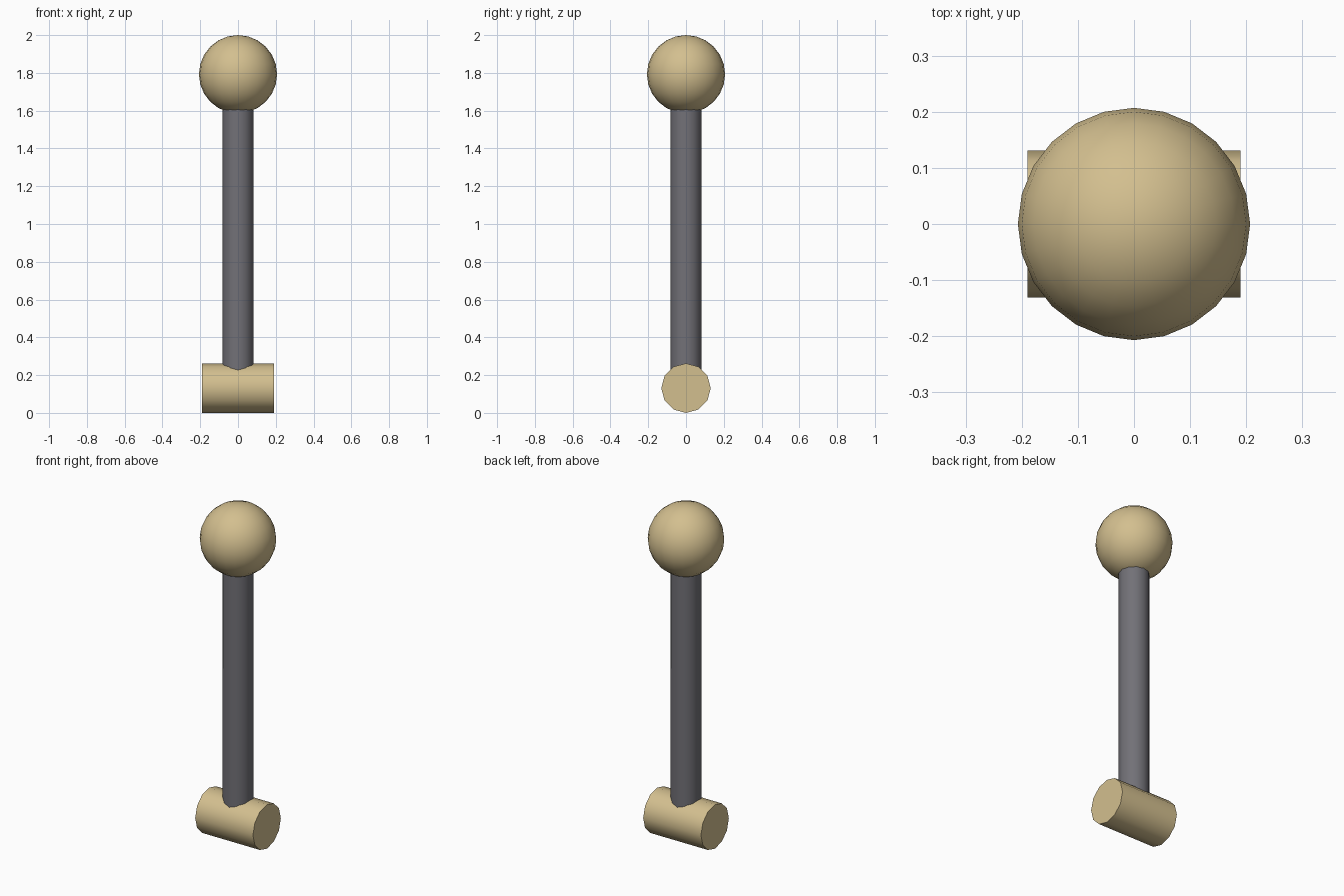
import bpy
import math

default = bpy.data.objects.get("Cube")
if default:
    bpy.data.objects.remove(default, do_unlink=True)


def make_material(name, rgb):
    mat = bpy.data.materials.new(name)
    mat.use_nodes = True
    colour = (*rgb, 1.0)
    mat.diffuse_color = colour
    mat.node_tree.nodes["Principled BSDF"].inputs["Base Color"].default_value = colour
    return mat


def finish(name, mat):
    obj = bpy.context.object
    obj.name = name
    obj.data.materials.append(mat)
    bpy.ops.object.transform_apply(location=False, rotation=True, scale=True)
    bpy.ops.object.shade_smooth_by_angle(angle=math.radians(40))
    return obj


brass = make_material("pale brass", (0.65, 0.52, 0.275))
steel = make_material("dark grey steel", (0.168, 0.165, 0.185))

BALL_R = 0.207
BALL_Z = 2.0 - BALL_R
FOOT_R = 0.131
ROD_R = 0.083

# Round knob on top
bpy.ops.mesh.primitive_uv_sphere_add(
    segments=24, ring_count=12, radius=BALL_R, location=(0, 0, BALL_Z))
finish("ball_knob", brass)

# Upright rod, running from inside the foot to inside the knob
rod_bottom, rod_top = FOOT_R, BALL_Z - 0.1
bpy.ops.mesh.primitive_cylinder_add(
    vertices=12, radius=ROD_R, depth=rod_top - rod_bottom,
    location=(0, 0, (rod_top + rod_bottom) / 2))
finish("lever_rod", steel)

# Pivot barrel lying along x
bpy.ops.mesh.primitive_cylinder_add(
    vertices=12, radius=FOOT_R, depth=0.38,
    location=(0, 0, FOOT_R), rotation=(0, math.pi / 2, 0))
finish("pivot_barrel", brass)
